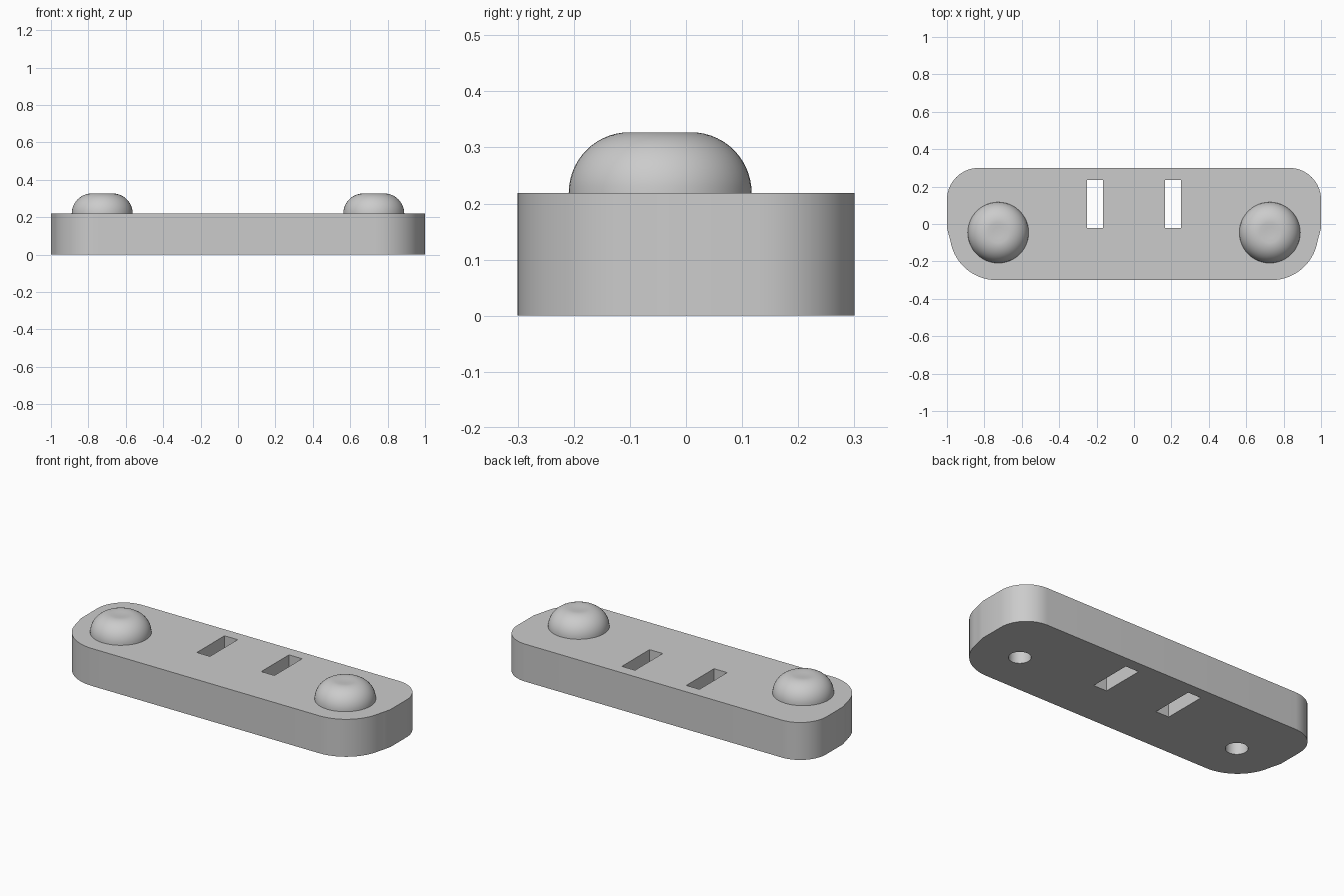
import bpy
import bmesh
from math import cos, sin, radians

cube = bpy.data.objects.get("Cube")
if cube:
    bpy.data.objects.remove(cube, do_unlink=True)

HEIGHT = 0.219
KNOB_X, KNOB_Y = 0.726, -0.046

grey = bpy.data.materials.new("light_grey")
grey.use_nodes = True
grey.diffuse_color = (0.6, 0.6, 0.6, 1)
bsdf = grey.node_tree.nodes["Principled BSDF"]
bsdf.inputs["Base Color"].default_value = grey.diffuse_color
bsdf.inputs["Roughness"].default_value = 0.6


def arc(cx, cy, radius, start, end, steps):
    angles = [radians(start + (end - start) * i / steps) for i in range(steps + 1)]
    return [(cx + radius * cos(a), cy + radius * sin(a)) for a in angles]


def finish(name, bm):
    """Turn a bmesh into a smooth-shaded object with sharp edges kept."""
    bmesh.ops.remove_doubles(bm, verts=bm.verts, dist=0.0002)
    bmesh.ops.recalc_face_normals(bm, faces=bm.faces)
    mesh = bpy.data.meshes.new(name)
    bm.to_mesh(mesh)
    bm.free()
    mesh.materials.clear()
    mesh.materials.append(grey)
    obj = bpy.data.objects.new(name, mesh)
    bpy.context.collection.objects.link(obj)
    bpy.ops.object.select_all(action="DESELECT")
    obj.select_set(True)
    bpy.context.view_layer.objects.active = obj
    bpy.ops.object.shade_smooth_by_angle(angle=radians(35))
    return obj


# Base plate: outline with two slots and two round holes, extruded
half = arc(0.735, -0.05, 0.25, -90, -9, 16)
half += [(0.99, -0.06), (1.0, -0.02)]
half += arc(0.83, 0.13, 0.17, 0, 90, 14)
loops = [half + [(-x, y) for x, y in reversed(half)]]
for side in (-1, 1):
    inner, outer = side * 0.166, side * 0.251
    loops.append([(inner, -0.022), (outer, -0.022), (outer, 0.234), (inner, 0.234)])
    loops.append(arc(side * KNOB_X, KNOB_Y, 0.059, 0, 348.75, 31))

curve = bpy.data.curves.new("plate_outline", "CURVE")
curve.dimensions = "2D"
curve.fill_mode = "BOTH"
curve.extrude = HEIGHT / 2
for loop in loops:
    spline = curve.splines.new("POLY")
    spline.points.add(len(loop) - 1)
    for point, (x, y) in zip(spline.points, loop):
        point.co = (x, y, 0, 1)
    spline.use_cyclic_u = True
outline = bpy.data.objects.new("plate_outline", curve)
bpy.context.collection.objects.link(outline)
bpy.context.view_layer.update()
solid = outline.evaluated_get(bpy.context.evaluated_depsgraph_get()).to_mesh()
plate = bmesh.new()
plate.from_mesh(solid)
bmesh.ops.translate(plate, verts=plate.verts, vec=(0, 0, HEIGHT / 2))
bpy.data.objects.remove(outline, do_unlink=True)
bpy.data.curves.remove(curve)
finish("base_plate", plate)

# Rounded knobs: a lathed profile with a slightly dished top, closed below
profile = [(0, HEIGHT - 0.001)] + arc(0.055, HEIGHT, 0.108, 0, 90, 14)
profile += [(0.03, HEIGHT + 0.106), (0, HEIGHT + 0.105)]
for name, side in (("left_knob", 1), ("right_knob", -1)):
    bm = bmesh.new()
    verts = [bm.verts.new((r, 0, z)) for r, z in profile]
    edges = [bm.edges.new(pair) for pair in zip(verts, verts[1:])]
    bmesh.ops.spin(bm, geom=verts + edges, cent=(0, 0, 0), axis=(0, 0, 1),
                   angle=radians(360), steps=48)
    knob = finish(name, bm)
    knob.location = (side * KNOB_X, KNOB_Y, 0)
